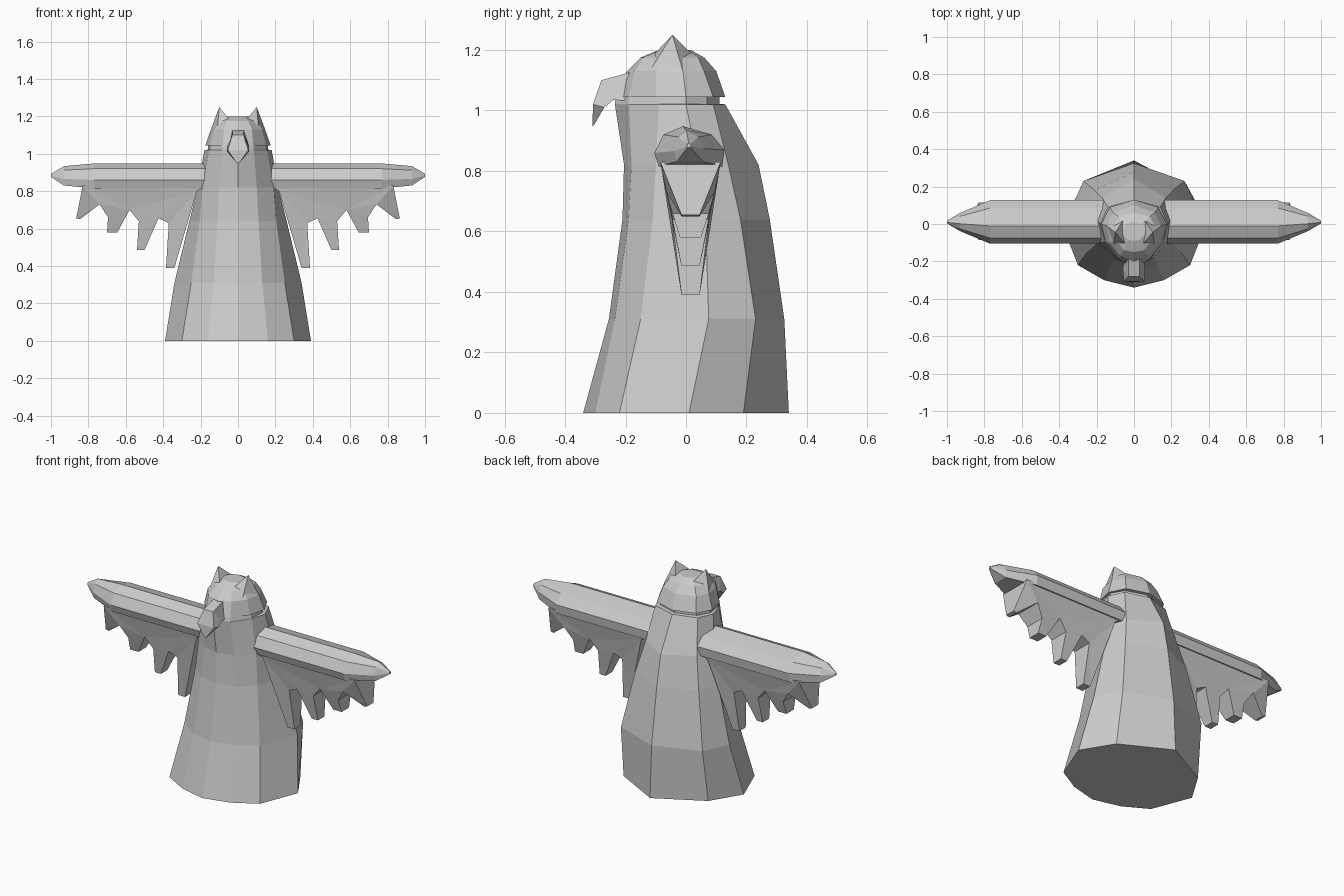
import bpy, bmesh


def finish(bm, name):
    bmesh.ops.recalc_face_normals(bm, faces=bm.faces)
    mesh = bpy.data.meshes.new(name)
    bm.to_mesh(mesh)
    bm.free()
    ob = bpy.data.objects.new(name, mesh)
    bpy.context.collection.objects.link(ob)
    return ob


def loft(name, rings):
    """Skin a list of equal-length closed rings and cap both ends."""
    bm = bmesh.new()
    vs = [[bm.verts.new(p) for p in r] for r in rings]
    n = len(vs[0])
    for a, b in zip(vs, vs[1:]):
        for i in range(n):
            j = (i + 1) % n
            bm.faces.new((a[i], a[j], b[j], b[i]))
    bm.faces.new(vs[0])
    bm.faces.new(vs[-1])
    return finish(bm, name)


def half_ring(z, pts):
    """Ten-sided ring from the front-to-back points of the right half."""
    return [(x, y, z) for x, y in pts] + [(-x, y, z) for x, y in pts[-2:0:-1]]


# Body, flaring to the base, with the neck groove at the back
loft("body", [half_ring(z, p) for z, p in (
    (0.0, [(0, -.34), (.16, -.30), (.30, -.22), (.39, .01), (.28, .19), (0, .34)]),
    (.31, [(0, -.255), (.13, -.235), (.25, -.15), (.34, .075), (.27, .23), (0, .325)]),
    (.64, [(0, -.21), (.11, -.19), (.205, -.11), (.26, .065), (.21, .18), (0, .277)]),
    (.82, [(0, -.205), (.10, -.18), (.19, -.10), (.215, .04), (.17, .14), (0, .24)]),
    (1.02, [(0, -.235), (.085, -.19), (.155, -.09), (.18, .0), (.14, .09), (0, .13)]),
    (1.022, [(0, -.235), (.085, -.19), (.15, -.09), (.16, .0), (.12, .07), (0, .11)]),
    (1.046, [(0, -.23), (.08, -.185), (.145, -.09), (.16, .0), (.12, .07), (0, .11)]),
)])

# Head
loft("head", [half_ring(z, p) for z, p in (
    (1.044, [(0, -.235), (.082, -.19), (.152, -.10), (.175, .0), (.13, .09), (0, .13)]),
    (1.13, [(0, -.195), (.075, -.17), (.13, -.10), (.145, -.01), (.11, .06), (0, .10)]),
    (1.175, [(0, -.15), (.055, -.14), (.10, -.08), (.115, -.02), (.085, .04), (0, .06)]),
    (1.20, [(0, -.09), (.03, -.085), (.055, -.06), (.06, -.03), (.04, .0), (0, .015)]),
)])

# Hooked beak: (half width, y, z) of the upper and lower edges
beak = [((.03, -.17, 1.13), (.05, -.18, 1.03)),
        ((.03, -.28, 1.10), (.06, -.24, 1.035)),
        ((.055, -.307, 1.02), (.058, -.27, 1.01)),
        ((.006, -.31, .95), (.006, -.305, .95))]
loft("beak", [[(-a, b, c), (a, b, c), (d, e, f), (-d, e, f)]
              for (a, b, c), (d, e, f) in beak])

# Wing cross-section (y, z), and feather outline (x, z, half thickness)
section = [(-.01, .948), (-.075, .92), (-.105, .86), (-.09, .815),
           (.12, .815), (.127, .87), (.085, .92)]
spans = [(.15, 1, 1), (.77, 1, 1), (.93, .42, .78), (1.0, .06, .12)]
feathers = [(.17, .83, .10), (.22, .80, .095), (.34, .39, .03), (.385, .39, .03),
            (.37, .63, .06), (.425, .655, .065), (.50, .485, .03), (.54, .485, .03),
            (.53, .64, .06), (.58, .70, .07), (.645, .58, .035), (.70, .58, .035),
            (.695, .66, .06), (.74, .73, .08), (.845, .65, .03), (.865, .655, .03),
            (.83, .83, .10)]

for s, side in ((1, "right"), (-1, "left")):
    # Wing bar tapering to the tip
    loft(side + "_wing", [[(s * x, .01 + (y - .01) * ky, .885 + (z - .885) * kz)
                           for y, z in section] for x, ky, kz in spans])
    # Feathers, thinning towards their tips
    fe = loft(side + "_feathers", [[(s * x, .015 + d * t, z) for x, z, t in feathers]
                                   for d in (-1, 1)])
    bm = bmesh.new()
    bm.from_mesh(fe.data)
    bmesh.ops.triangulate(bm, faces=[f for f in bm.faces if len(f.verts) > 4])
    bm.to_mesh(fe.data)
    bm.free()
    # Pointed ear
    bm = bmesh.new()
    base = [bm.verts.new((s * x, y, z)) for x, y, z in
            ((.035, -.12, 1.17), (.11, -.12, 1.13), (.145, -.01, 1.13), (.05, .03, 1.175))]
    tip = bm.verts.new((s * .10, -.045, 1.25))
    bm.faces.new(base)
    for i in range(4):
        bm.faces.new((base[i], base[(i + 1) % 4], tip))
    finish(bm, side + "_ear")
